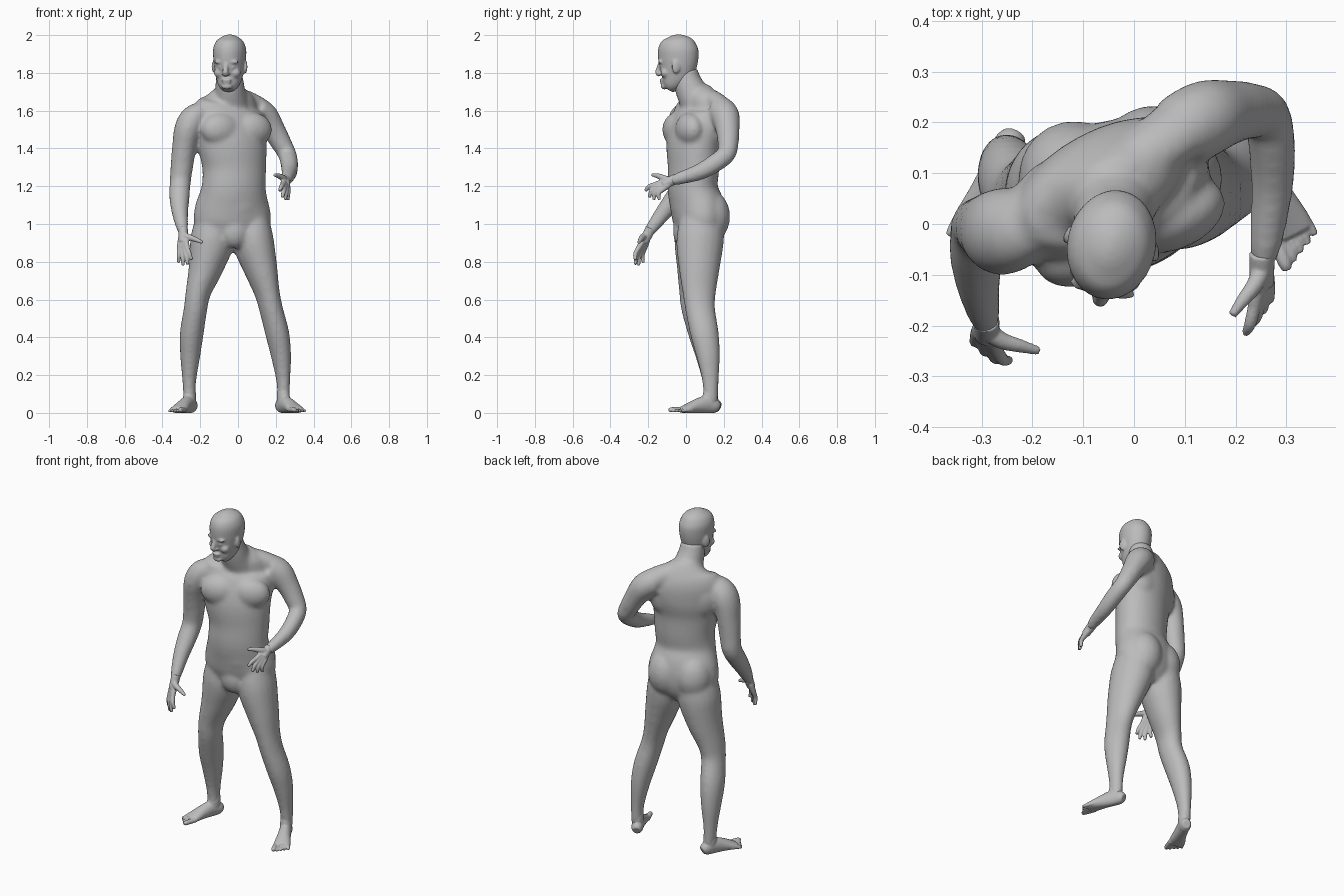
import bpy, bmesh
from math import sin, cos, pi, radians
from mathutils import Vector, Matrix

CM = 0.01  # all part tables below are in hundredths of a unit

if "Cube" in bpy.data.objects:
    bpy.data.objects.remove(bpy.data.objects["Cube"], do_unlink=True)

clay = bpy.data.materials.new("plain_grey")
clay.use_nodes = True
grey = (0.5, 0.5, 0.5, 1)
clay.diffuse_color = grey
clay.node_tree.nodes["Principled BSDF"].inputs["Base Color"].default_value = grey


def spline(points, steps=4):
    """Smooth a list of equal-length tuples with a Catmull-Rom curve."""
    pts = [Vector(p) for p in points]
    result = []
    for i in range(len(pts) - 1):
        before, start, end = pts[max(i - 1, 0)], pts[i], pts[i + 1]
        after = pts[min(i + 2, len(pts) - 1)]
        for k in range(steps):
            t = k / steps
            result.append(start + (end - before) * (t / 2)
                          + (before * 2 - start * 5 + end * 4 - after) * (t * t / 2)
                          + (start * 3 - before - end * 3 + after) * (t ** 3 / 2))
    return result + [pts[-1]]


def tube(bm, stations, yaw=0, sides=20):
    """Loft ellipses along a path; station = x, y, z, half width, half depth[, yaw]."""
    path = spline([tuple(s) + (yaw,) * (6 - len(s)) for s in stations])
    centres = [Vector(s[:3]) * CM for s in path]
    rings = []
    for i, station in enumerate(path):
        width, depth, turn = station[3], station[4], radians(station[5])
        along = (centres[min(i + 1, len(path) - 1)] - centres[max(i - 1, 0)]).normalized()
        across = Vector((cos(turn), sin(turn), 0))
        across = (across - along * across.dot(along)).normalized()
        out = along.cross(across)
        rings.append([bm.verts.new(centres[i] + (across * cos(a) * width + out * sin(a) * depth) * CM)
                      for a in (2 * pi * j / sides for j in range(sides))])
    for low, high in zip(rings, rings[1:]):
        for j in range(sides):
            k = (j + 1) % sides
            bm.faces.new((low[j], low[k], high[k], high[j]))
    bm.faces.new(rings[0][::-1])
    bm.faces.new(rings[-1])


def blob(bm, centre, radii, yaw=0):
    """Add a stretched ball, turned about the vertical."""
    matrix = (Matrix.Translation(Vector(centre) * CM) @ Matrix.Rotation(radians(yaw), 4, "Z")
              @ Matrix.Diagonal((*(r * CM for r in radii), 1)))
    bmesh.ops.create_uvsphere(bm, u_segments=20, v_segments=12, radius=1, matrix=matrix)


def placer(origin, yaw):
    """Map (side, forward, height) of a turned part to model space."""
    c, s = cos(radians(yaw)), sin(radians(yaw))
    return lambda side, fwd, z: (origin[0] + side * c + fwd * s, origin[1] + side * s - fwd * c, z)


def finish(name, bm, voxel, rounds):
    """Fuse the overlapping volumes into one smooth skin."""
    bmesh.ops.recalc_face_normals(bm, faces=bm.faces)
    mesh = bpy.data.meshes.new(name)
    bm.to_mesh(mesh)
    bm.free()
    mesh.materials.append(clay)
    obj = bpy.data.objects.new(name, mesh)
    bpy.context.collection.objects.link(obj)
    fuse = obj.modifiers.new("fuse", "REMESH")
    fuse.mode = "VOXEL"
    fuse.voxel_size = voxel
    fuse.use_smooth_shade = True
    relax = obj.modifiers.new("relax", "SMOOTH")
    relax.factor = 0.5
    relax.iterations = rounds


# Body: torso with a twist from hips to shoulders
body = bmesh.new()
tube(body, [(-3, 7, 89, 9, 8, 10), (-3, 7, 94, 17, 11.5, 10), (-3, 7, 101, 20.5, 13.5, 11),
            (-3, 6, 109, 20, 14, 12), (-2.3, 3.5, 119, 17.3, 13, 15), (-2, 4, 130, 17.3, 13.2, 18),
            (-3, 4, 142, 19, 13.5, 22), (-4.5, 6, 152, 20.5, 13, 26), (-5.5, 7.5, 160, 20, 11, 28),
            (-4.5, 7, 166, 15, 9, 28), (-4, 5, 171, 8, 7.5, 20)], sides=32)
tube(body, [(-4, 6, 164, 9.5, 9), (-4.2, 2.5, 171, 8, 8.2), (-4.5, 0.7, 176, 7.4, 7.4),
            (-4.5, 0, 182, 6.5, 6)])
chest = placer((-3, 4), 22)
hips = placer((-3, 6), 11)
for side in (-1, 1):
    blob(body, chest(side * 9, 6, 150), (11, 7, 9), 22)           # chest muscle
    blob(body, chest(side * 9, -6, 152), (11, 7.5, 13), 22)       # shoulder blade
    blob(body, hips(side * 8, -5, 104), (11, 11, 14), 11)         # buttock
blob(body, hips(1, 5, 112), (14, 9.5, 16), 11)                    # belly
blob(body, hips(0, 7, 96), (8, 6, 9), 11)                         # groin
tube(body, [(-3, 9, 168, 5, 5), (4, 15, 165.5, 6, 5), (11, 20, 160.5, 7, 6)])
tube(body, [(-6, 6, 167, 5, 5), (-14, 3, 162, 6, 5.5), (-21, 0, 156, 7, 7)])

# Legs
tube(body, [(-12.5, 7, 106, 9, 11), (-13.5, 6.5, 92, 11.7, 12.7), (-17, 6, 77, 9.2, 11),
            (-21, 5, 64, 6.7, 8.8), (-22.5, 5.3, 55, 6.2, 7.8), (-24.5, 9, 42, 6.3, 7.8),
            (-25.3, 11.5, 30, 5.3, 6.4), (-25.8, 13, 16, 3.6, 4.3), (-25.5, 13.2, 5, 3.2, 4)], -8)
tube(body, [(6.5, 9, 106, 9, 11), (7.7, 7.5, 92, 11, 12.7), (11.8, 7, 77, 9, 11),
            (15.3, 7, 64, 6.7, 9), (17.5, 7.5, 55, 6.2, 8), (20.8, 9.8, 42, 6.3, 7.6),
            (22.8, 11.8, 30, 5.3, 6.3), (24, 13, 16, 3.6, 4.3), (24, 13, 5, 3.2, 4)], 12)

# Arms: one hanging forward, one bent across the waist
tube(body, [(-18, 1, 159, 6, 7), (-23.5, -1, 155.5, 7.3, 8.3), (-26.5, -1.5, 150, 7.3, 8.6),
            (-28.4, -1, 141, 6.5, 7.3), (-29.8, -0.5, 130, 6, 6), (-30.6, -1, 122, 5.6, 5.7),
            (-31, -6, 114, 5.4, 5.2), (-30.7, -12, 106, 4.4, 4.4), (-29.5, -18, 98, 3.2, 3.3),
            (-29, -20, 95, 2.2, 2.5)])
tube(body, [(9, 18, 160.5, 7.5, 7.5), (14, 20.8, 157, 7.4, 7.6), (18.8, 22, 150, 6.2, 6.4),
            (22.8, 22.3, 143, 5.5, 5.6), (26, 21.3, 137, 4.9, 5), (27.2, 15, 132, 4.7, 4.9),
            (27.2, 7, 127.5, 4.2, 4.4), (26, -4, 124, 3.2, 3.3), (25.2, -8, 122.7, 2.2, 2.4)])
finish("body", body, 0.01, 12)

# Head, turned to its right
turn = -12
head = bmesh.new()
spot = placer((-4.5, -4.5), turn)
skull = [(171.4, 5, 3.3, 2.8), (173.5, 3.6, 5.4, 5), (178, 1.2, 7, 8.4), (183, 0, 8, 10),
         (188, -0.4, 8.6, 10.8), (193, -0.4, 8.6, 10.6), (197, -0.6, 6.9, 8.5),
         (199.3, -0.6, 3.8, 4.8), (200.3, -0.6, 1, 1.5)]
tube(head, [(*spot(0, fwd, z), wide, deep, turn) for z, fwd, wide, deep in skull], sides=28)
tube(head, [(*spot(0, 9, 186), 1, 1), (*spot(0, 9.9, 183), 1.3, 1.3),
            (*spot(0, 10.7, 180.2), 1.6, 1.4), (*spot(0, 9.5, 178.6), 1.4, 1)], turn)
blob(head, spot(0, 8.5, 176.2), (2.8, 1.2, 0.8), turn)            # upper lip
blob(head, spot(0, 8.1, 174.8), (2.4, 1.2, 0.8), turn)            # lower lip
blob(head, spot(0, 7, 172.8), (3, 2, 1.6), turn)                  # chin
for side in (-1, 1):
    blob(head, spot(side * 3.3, 8.3, 185.8), (3.4, 1.5, 1), turn)      # brow
    blob(head, spot(side * 3.2, 8, 183), (1.5, 1, 0.7), turn)          # eye
    blob(head, spot(side * 4.4, 5.6, 180), (2.8, 2.6, 2.6), turn)      # cheek
    blob(head, spot(side * 1.4, 9.4, 179.4), (0.9, 1.1, 0.8), turn)    # nostril
    blob(head, spot(side * 8.5, -1, 183.3), (0.9, 2.3, 3.6), turn + side * 20)  # ear
finish("head", head, 0.006, 5)


# Hands: palm from wrist to knuckles, four fingers and a thumb
def hand(name, wrist, knuckles, tips, bend, thumb):
    bm = bmesh.new()
    first, last = Vector(knuckles[0]), Vector(knuckles[1])
    middle, start = (first + last) / 2, Vector(wrist)
    for i, tip in enumerate(tips):
        root = first.lerp(last, i / 3)
        joint = root.lerp(Vector(tip), 0.5) + Vector(bend)
        heel = start.lerp(middle, 0.25) + (root - middle) * 0.5
        tube(bm, [(*heel, 1.7, 1.7), (*heel.lerp(root, 0.6), 1.6, 1.6), (*root, 1.4, 1.4)], sides=12)
        tube(bm, [(*root, 1.35, 1.35), (*joint, 1.2, 1.2), (*tip, 0.85, 0.85)], sides=12)
    tube(bm, [(*start.lerp(middle, -0.35), 2.5, 2.7), (*start, 2.5, 2.7),
              (*start.lerp(middle, 0.6), 2.4, 2.2)])
    tube(bm, [(*p, r, r) for p, r in zip(thumb, (2, 1.7, 1.35, 0.85))], sides=12)
    finish(name, bm, 0.004, 4)


hand("right_hand", (-29, -20, 95), [(-27, -25, 87.5), (-31, -22, 87)],
     [(-24.5, -26.8, 81), (-26.5, -26.8, 78.5), (-29, -25, 78), (-31.5, -22.5, 79.5)], (0, -0.9, 0),
     [(-29, -21, 94), (-26, -23, 93), (-22.5, -24, 91.8), (-18.7, -25, 90.2)])
hand("left_hand", (25.2, -8, 122.7), [(23.8, -16, 121), (26.5, -13.5, 117.5)],
     [(22, -21.5, 117.5), (23.5, -19.5, 114), (25, -17, 112.8), (26.5, -14, 112.8)], (0, -0.9, 0.5),
     [(25.2, -9, 123), (23.8, -12, 124.3), (21.5, -15, 125.5), (19.3, -18, 126)])


# Feet: ankle, heel to ball, then five toes
def foot(name, ankle, yaw, inner):
    bm = bmesh.new()
    at = placer(ankle, yaw)
    sole = [(-3.5, 2.8, 2.2, 2.4), (-1.5, 3.6, 3.2, 3.8), (3, 4.5, 3.4, 4.8), (9, 3.6, 3.8, 3.9),
            (15, 2.2, 4.6, 2.5), (18, 1.6, 4.5, 1.7)]
    tube(bm, [(*at(0, fwd, z), wide, deep) for fwd, z, wide, deep in sole], yaw)
    tube(bm, [(*at(0, 2, 4), 3.3, 4.6), (*at(0, 1.5, 9), 3.3, 4), (*at(0, 1.2, 14), 2.7, 3.3)], yaw)
    for i in range(5):
        side = inner * (3.7 - i * 1.9)
        size = 1.4 if i == 0 else 0.95
        reach = 23.8 - i * 0.95
        tube(bm, [(*at(side * 0.9, 15.5 - i * 0.5, 1.7), size, size),
                  (*at(side, reach - 2, size + 0.3), size, size),
                  (*at(side * 1.05, reach, size), size * 0.7, size * 0.7)], yaw, 12)
    for v in bm.verts:
        v.co.z = max(v.co.z, 0)
    finish(name, bm, 0.004, 4)


foot("right_foot", (-25, 14.5), -23, 1)
foot("left_foot", (23.3, 14), 26, -1)
